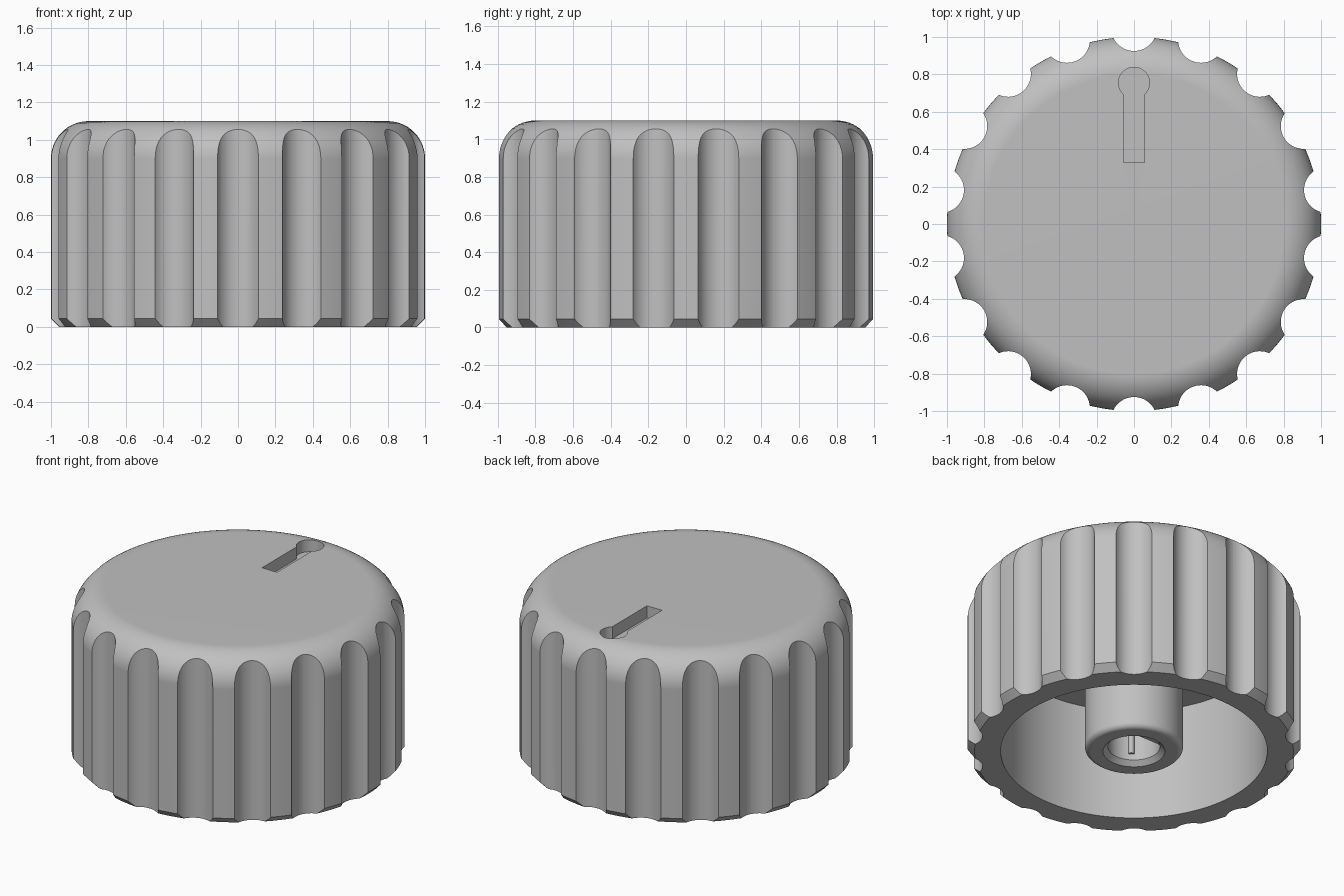
import bpy, bmesh
from math import sin, cos, pi, radians, asin, acos, sqrt

cube = bpy.data.objects.get("Cube")
if cube:
    bpy.data.objects.remove(cube, do_unlink=True)

grey = bpy.data.materials.new("plain_grey")
grey.use_nodes = True
colour = (0.53, 0.53, 0.53, 1)
grey.diffuse_color = colour
grey.node_tree.nodes["Principled BSDF"].inputs["Base Color"].default_value = colour


def arc(cx, cy, r, start, end, steps):
    """Points along a circular arc, angles in radians."""
    angles = [start + (end - start) * i / steps for i in range(steps + 1)]
    return [(cx + r * cos(a), cy + r * sin(a)) for a in angles]


def finish(bm, name):
    bmesh.ops.recalc_face_normals(bm, faces=bm.faces)
    mesh = bpy.data.meshes.new(name)
    bm.to_mesh(mesh)
    bm.free()
    obj = bpy.data.objects.new(name, mesh)
    bpy.context.collection.objects.link(obj)
    mesh.materials.append(grey)
    return obj


def add_prism(bm, outline, z0, z1):
    low = [bm.verts.new((x, y, z0)) for x, y in outline]
    high = [bm.verts.new((x, y, z1)) for x, y in outline]
    bm.faces.new(low[::-1])
    bm.faces.new(high)
    for i in range(len(low)):
        j = (i + 1) % len(low)
        bm.faces.new((low[i], low[j], high[j], high[i]))


def smooth(obj):
    bpy.ops.object.select_all(action='DESELECT')
    obj.select_set(True)
    bpy.context.view_layer.objects.active = obj
    bpy.ops.object.shade_smooth_by_angle(angle=radians(30))


HEIGHT, CEILING, BORE = 1.1, 0.74, 0.156

# Knob shell, cavity, hub and bore turned from one profile
profile = [(0, HEIGHT)]
profile += arc(0.8, 0.9, 0.2, pi / 2, 0, 14)
profile += [(1, 0.045), (0.957, 0), (0.8, 0), (0.8, CEILING), (0.295, CEILING)]
profile += arc(0.26, 0.035, 0.035, 0, -pi / 2, 6)
profile += [(0.186, 0), (BORE, 0.03), (BORE, 0.65), (0, 0.65)]
bm = bmesh.new()
verts = [bm.verts.new((r, 0, z)) for r, z in profile]
edges = [bm.edges.new(pair) for pair in zip(verts, verts[1:])]
bmesh.ops.spin(bm, geom=verts + edges, cent=(0, 0, 0), axis=(0, 0, 1),
               angle=2 * pi, steps=144, use_merge=True)
bmesh.ops.remove_doubles(bm, verts=bm.verts, dist=1e-5)
knob = finish(bm, "knob_body")

# Grip flutes around the rim
bm = bmesh.new()
for i in range(18):
    a = pi / 2 + i * pi / 9
    add_prism(bm, arc(1.047 * cos(a), 1.047 * sin(a), 0.122, a, a + 2 * pi, 48)[:-1],
              -0.2, 1.3)
flutes = finish(bm, "flute_cutter")

# Keyhole-shaped pointer recess
half, dot_y, dot_r = 0.055, 0.755, 0.083
side = asin(half / dot_r)
bm = bmesh.new()
outline = [(-half, 0.33), (half, 0.33)]
outline += arc(0, dot_y, dot_r, side - pi / 2, 3 * pi / 2 - side, 32)
add_prism(bm, outline, HEIGHT - 0.08, 1.3)
pointer = finish(bm, "pointer_cutter")

for cutter in (flutes, pointer):
    cutter.hide_render = True
    mod = knob.modifiers.new(cutter.name, 'BOOLEAN')
    mod.operation = 'DIFFERENCE'
    mod.solver = 'EXACT'
    mod.object = cutter
    bpy.context.view_layer.objects.active = knob
    bpy.ops.object.modifier_apply(modifier=mod.name)
    bpy.data.objects.remove(cutter, do_unlink=True)
smooth(knob)
weighted = knob.modifiers.new("even_shading", 'WEIGHTED_NORMAL')
weighted.keep_sharp = True

# Flat key inside the bore, for a D-shaped shaft
flat_y, wall = 0.08, BORE + 0.01
start = asin(flat_y / wall)
bm = bmesh.new()
add_prism(bm, arc(0, 0, wall, start, pi - start, 20), 0.06, 0.66)
smooth(finish(bm, "shaft_flat"))

# Small crush rib on the bore wall
bm = bmesh.new()
add_prism(bm, arc(-0.56 * BORE, -0.83 * BORE, 0.018, 0, 2 * pi, 16)[:-1], 0.07, 0.66)
smooth(finish(bm, "crush_rib"))
